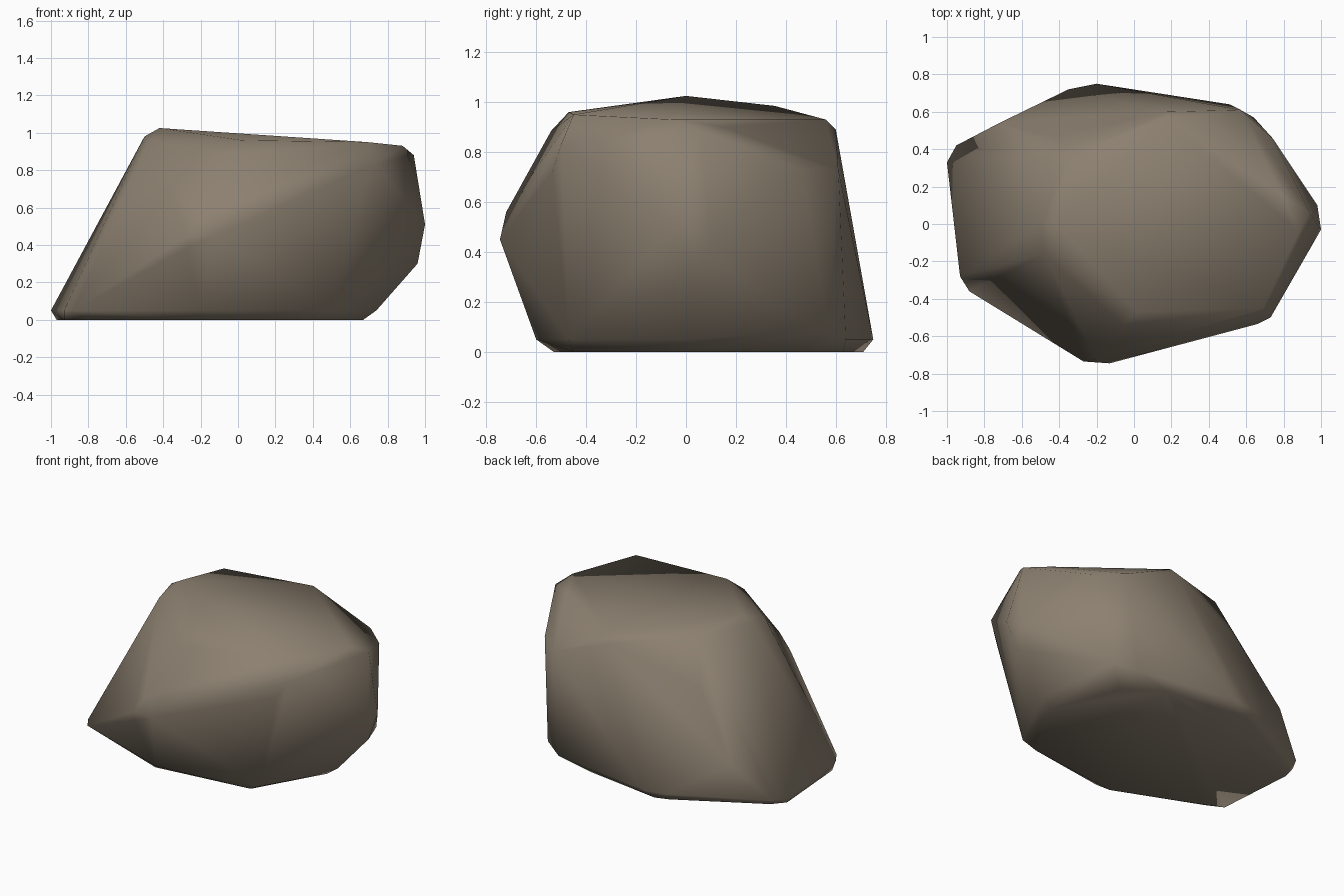
import bpy, bmesh

if "Cube" in bpy.data.objects:
    bpy.data.objects.remove(bpy.data.objects["Cube"])

# Corner points of the boulder, from the ground up
ground = [(-.97, .3), (-.93, -.24), (-.8, -.3), (-.25, -.53), (.41, -.45),
          (.67, 0), (.5, .46), (.27, .63), (-.26, .71), (-.35, .68), (-.9, .38)]
rim = [(-1, .33), (-.95, .42), (-.93, -.28), (-.88, -.36), (-.2, -.6),
       (.5, -.47), (.74, .02), (.51, .64), (-.2, .75), (-.35, .72)]
belly = [(.64, .57, .09), (-.13, -.745, .45), (-.27, -.735, .45), (-.28, -.71, .38),
         (-.2, -.72, .56), (.66, -.535, .72), (1, -.03, .51), (.98, .1, .45),
         (.96, .03, .3), (.74, .46, .73), (.57, .61, .73), (-.72, .54, .28),
         (-.435, .47, .7)]
crown = [(.94, .06, .88), (.88, -.04, .93), (.795, .15, .9), (.73, -.5, .83),
         (.69, -.45, .95), (.17, .6, .89), (.175, .56, .93), (-.42, 0, 1.025),
         (-.5, 0, .98), (-.355, .355, .985), (-.48, -.16, .95),
         (.02, -.47, .96), (-.06, -.54, .885)]
points = [(x, y, 0) for x, y in ground] + [(x, y, .05) for x, y in rim] + belly + crown

# Boulder body: one faceted skin stretched over the corners
bm = bmesh.new()
for p in points:
    bm.verts.new(p)
bmesh.ops.convex_hull(bm, input=bm.verts[:])
loose = [v for v in bm.verts if not v.link_faces]
bmesh.ops.delete(bm, geom=loose, context='VERTS')
bmesh.ops.recalc_face_normals(bm, faces=bm.faces[:])
for f in bm.faces:
    f.smooth = True

mesh = bpy.data.meshes.new("boulder")
bm.to_mesh(mesh)
bm.free()
boulder = bpy.data.objects.new("boulder", mesh)
bpy.context.collection.objects.link(boulder)

# Stone colour
stone = bpy.data.materials.new("brown_grey_stone")
stone.diffuse_color = (.262, .216, .162, 1)
stone.use_nodes = True
stone.node_tree.nodes["Principled BSDF"].inputs["Base Color"].default_value = stone.diffuse_color
mesh.materials.append(stone)
